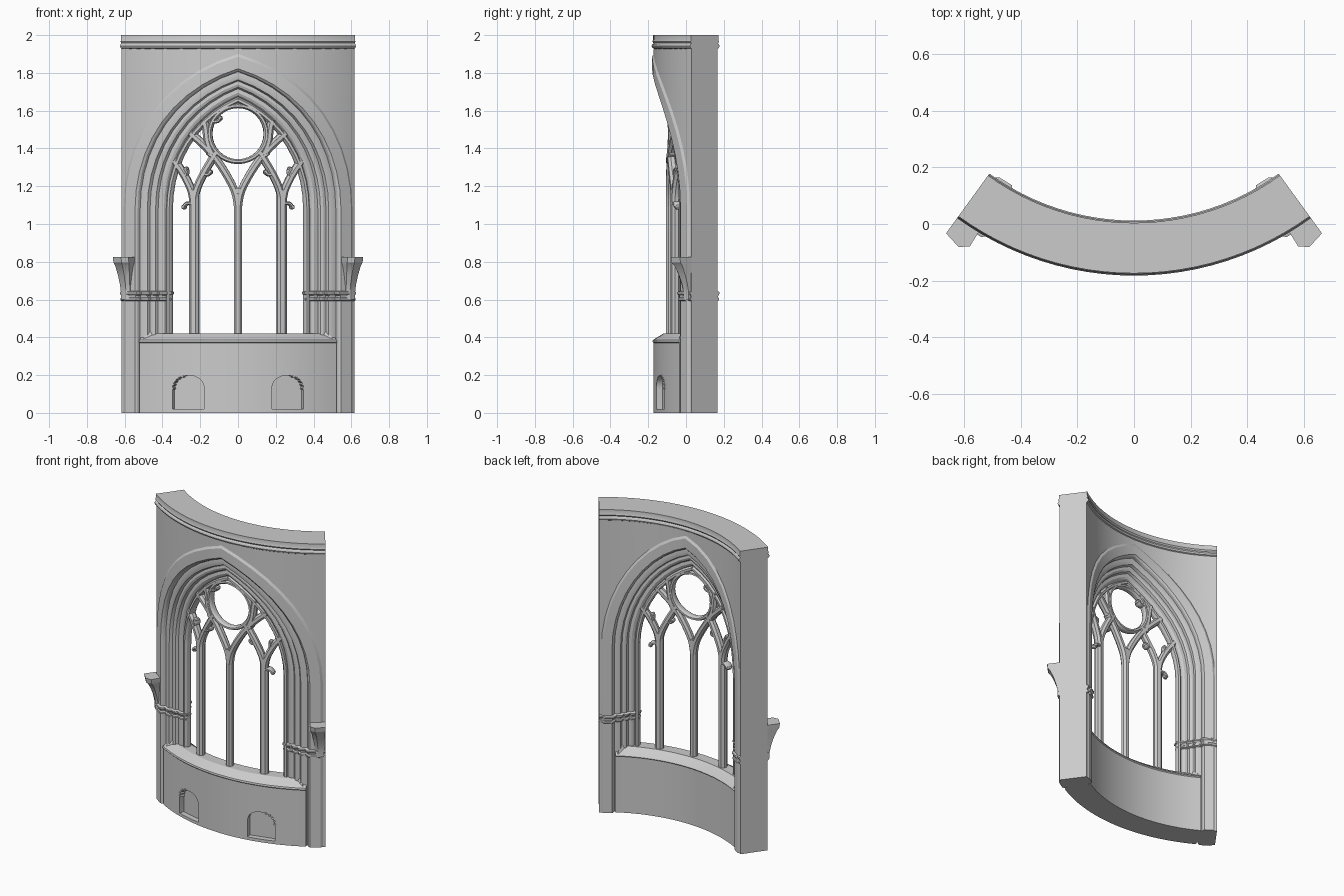
import bpy, bmesh
from math import sin, cos, acos, pi, hypot

if "Cube" in bpy.data.objects:
    bpy.data.objects.remove(bpy.data.objects["Cube"])

YC, END = 0.88, 0.628          # axis of the curved wall, half sweep angle (rad)
C, SPRING, ARC = 0.24, 1.08, 10  # pointed arch centre offset, springing height, steps


def bend(t, r, z):
    """Unrolled coordinates (angle, radius, height) to world space."""
    return (r * sin(t), YC - r * cos(t), z)


def loft(name, rings, cap_start=True, cap_end=True, loop=False, mirror=False):
    """Skin a list of closed cross-sections given in unrolled coordinates."""
    bm = bmesh.new()
    vs = [[bm.verts.new(bend(*p)) for p in ring] for ring in rings]
    pairs = list(zip(vs, vs[1:])) + ([(vs[-1], vs[0])] if loop else [])
    for a, b in pairs:
        for i in range(len(a)):
            j = (i + 1) % len(a)
            bm.faces.new((a[i], a[j], b[j], b[i]))
    if cap_start and not loop:
        bm.faces.new(vs[0])
    if cap_end and not loop:
        bm.faces.new(vs[-1])
    bmesh.ops.remove_doubles(bm, verts=bm.verts, dist=1e-5)
    bmesh.ops.recalc_face_normals(bm, faces=bm.faces)
    me = bpy.data.meshes.new(name)
    bm.to_mesh(me)
    bm.free()
    ob = bpy.data.objects.new(name, me)
    bpy.context.collection.objects.link(ob)
    if mirror:
        ob.modifiers.new("Mirror", 'MIRROR')
    return ob


def sweep(name, section, half, n=24):
    """Sweep an (r, z) section around the wall curve."""
    return loft(name, [[(-half + 2 * half * i / n, r, z) for r, z in section]
                       for i in range(n + 1)])


def bar(name, path, w, loop=False, mirror=True):
    """Chamfered tracery bar along a path in the (angle, height) plane."""
    sec = [(-.5, -.010), (-.22, -.024), (.22, -.024), (.5, -.010),
           (.5, .010), (.22, .024), (-.22, .024), (-.5, .010)]
    rings, n = [], len(path)
    for i, (t, z) in enumerate(path):
        a = path[(i - 1) % n] if loop or i else path[0]
        b = path[(i + 1) % n] if loop or i < n - 1 else path[-1]
        dt, dz = b[0] - a[0], b[1] - a[1]
        d = hypot(dt, dz)
        rings.append([(t - dz / d * s * w, .963 + q, z + dt / d * s * w)
                      for s, q in sec])
    return loft(name, rings, loop=loop, mirror=mirror)


def smooth(pts, n=4):
    """Catmull-Rom interpolation of a few points."""
    p = [pts[0]] + pts + [pts[-1]]
    out = []
    for i in range(1, len(p) - 2):
        for k in range(n):
            u = k / n
            out.append(tuple(.5 * (2 * b + (c - a) * u + (2 * a - 5 * b + 4 * c - d) * u * u
                                   + (3 * b - a - 3 * c + d) * u ** 3)
                             for a, b, c, d in zip(*p[i - 1:i + 3])))
    return out + [pts[-1]]


# Moulded jamb profile, wall face to opening; the back mirrors the front
front = [(.614, 1.051), (.60, 1.060), (.54, 1.060), (.53, 1.050), (.525, 1.033),
         (.503, 1.035), (.485, 1.030), (.478, 1.012), (.462, 1.014), (.448, 1.008),
         (.440, .992), (.420, .994), (.408, .988), (.40, .976), (.38, .974)]
profile = front + [(a, 1.93 - r) for a, r in reversed(front)]


def arch_point(a, f):
    rho = a + C
    ang = f * acos(C / rho)
    return rho * cos(ang) - C, SPRING + rho * sin(ang)


# Curved wall with the pointed, stepped opening
def column(pts, edge_t, edge_z):
    return [(edge_t, 1.05, edge_z)] + pts + [(edge_t, .88, edge_z)]


rings = [column([(a, r, z) for a, r in profile], END, z) for z in (0, SPRING)]
for k in range(ARC + 1):
    pts = []
    for a, r in profile:
        t, z = arch_point(a, k / ARC)
        pts.append((0 if k == ARC else t, r, z))
    rings.append(column(pts, END if k == 0 else pts[0][0], 1.99))
loft("wall_and_arch", rings, cap_end=False, mirror=True)

# Cornice on both faces
half = [(1.045, 1.925), (1.058, 1.932), (1.062, 1.942), (1.058, 1.952),
        (1.052, 1.957), (1.058, 1.966), (1.054, 1.975), (1.054, 2.0)]
sweep("cornice", half + [(1.93 - r, z) for r, z in reversed(half)], END)

# Parapet with sloped sill
parapet = sweep("parapet_and_sill",
                [(1.052, 0), (1.052, .37), (1.058, .376), (1.055, .386), (1.0, .42),
                 (.93, .42), (.885, .386), (.878, .376), (.884, .37), (.884, 0)], .518)

# Sill end stops
for nm, r0, r1 in (("front_sill_stop", 1.05, .99), ("back_sill_stop", .88, .94)):
    loft(nm, [[(.50, r0, .385), (.43, r1, .41), (.52, r1, .41)],
              [(.49, (r0 + r1) / 2, .43), (.455, r1, .455), (.51, r1, .46)]], mirror=True)

# Small pointed niches cut into the parapet
def niche(t0, w, z0, spring, apex, n=5):
    side = [(w * cos(i / n * pi / 2) ** .85 if i < n else 0,
             spring + (apex - spring) * sin(i / n * pi / 2)) for i in range(n + 1)]
    return ([(t0 - w, z0), (t0 + w, z0)] + [(t0 + s, z) for s, z in side]
            + [(t0 - s, z) for s, z in side[-2::-1]])


outline = niche(.254, .083, .02, .13, .198)
cutter = loft("niche_cutter", [[(t, r, z) for t, z in outline] for r in (1.02, 1.1)],
              mirror=True)
cutter.hide_render = True
cut = parapet.modifiers.new("Niches", 'BOOLEAN')
cut.operation, cut.object, cut.solver = 'DIFFERENCE', cutter, 'EXACT'
bpy.context.view_layer.objects.active = parapet
bpy.ops.object.modifier_apply(modifier=cut.name)
bpy.data.objects.remove(cutter)

# Carved bumps on the outer edge of each niche
for t, z in outline[2:7]:
    loft("niche_crocket", [[(t + s * cos(k * pi / 3), r, z + s * sin(k * pi / 3))
                            for k in range(6)] for r, s in ((1.02, .009), (1.056, .007))],
         mirror=True)

# Capital band wrapping the jamb mouldings
rings = []
for z, o in ((.592, 0), (.597, .010), (.607, .010), (.612, .003),
             (.622, .005), (.630, .014), (.640, .014), (.645, 0)):
    f = [(a - o, r + o * .8, z) for a, r in front]
    rings.append([(END, 1.05 + o * .8, z)] + f
                 + [(a, 1.93 - r, z) for a, r, z in reversed(f)]
                 + [(END, .88 - o * .8, z)])
loft("capital_band", rings, mirror=True)

# Flared statue brackets on the piers
top = [(.628, 1.03), (.628, 1.128), (.572, 1.143), (.543, 1.12), (.542, 1.03)]
loft("pier_bracket",
     [[(.61 + (t - .61) * (.4 + .6 * s), 1.03 + (r - 1.03) * s, z) for t, r in top]
      for z, s in ((.60, .36), (.64, .36), (.68, .44), (.73, .60), (.78, .82),
                   (.795, .95), (.825, 1.0))], mirror=True)

# Mullions
bar("centre_mullion", [(0, .40), (0, 1.19)], .046, mirror=False)
bar("side_mullion", [(.243, .40), (.243, 1.18)], .054)

# Branching tracery
for nm, pts in {
    "centre_branch": [(0, 1.08), (.02, 1.18), (.095, 1.31), (.175, 1.405), (.262, 1.48)],
    "outer_branch": [(.245, 1.08), (.256, 1.17), (.30, 1.26), (.355, 1.335)],
    "inner_branch": [(.243, 1.08), (.233, 1.17), (.19, 1.265), (.115, 1.385)],
    "upper_branch": [(.135, 1.36), (.165, 1.43), (.175, 1.50), (.185, 1.55)],
}.items():
    bar(nm, smooth(pts), .042)

# Frame around the glazed opening
bar("opening_frame", [(.385, .40)] + [arch_point(.385, k / ARC) for k in range(ARC + 1)],
    .03)

# Circular light
bar("circle_light", [(.155 * cos(k * pi / 16), 1.478 + .148 * sin(k * pi / 16))
                     for k in range(32)], .026, loop=True, mirror=False)

# Broken cusps: curled hooks with knob ends
hooks = [((.25, 1.11), (.285, 1.108), (.30, 1.09), True),
         ((.12, 1.365), (.15, 1.362), (.162, 1.375), True),
         ((.19, 1.265), (.165, 1.262), (.152, 1.275), True),
         ((.29, 1.25), (.282, 1.275), (.288, 1.29), True),
         ((-.145, 1.54), (-.11, 1.545), (-.098, 1.56), False)]
for a, b, c, m in hooks:
    bar("cusp_hook", smooth([a, b, c], 3), .02, mirror=m)
    loft("cusp_knob", [[(c[0] + s * cos(k * pi / 4), r, c[1] + s * sin(k * pi / 4))
                        for k in range(8)]
                       for r, s in ((.945, .009), (.953, .014), (.973, .014), (.981, .009))],
         mirror=m)

# Smooth shading with crisp arrises
for ob in bpy.context.collection.objects:
    ob.select_set(True)
bpy.context.view_layer.objects.active = parapet
bpy.ops.object.shade_smooth_by_angle(angle=pi / 7)
